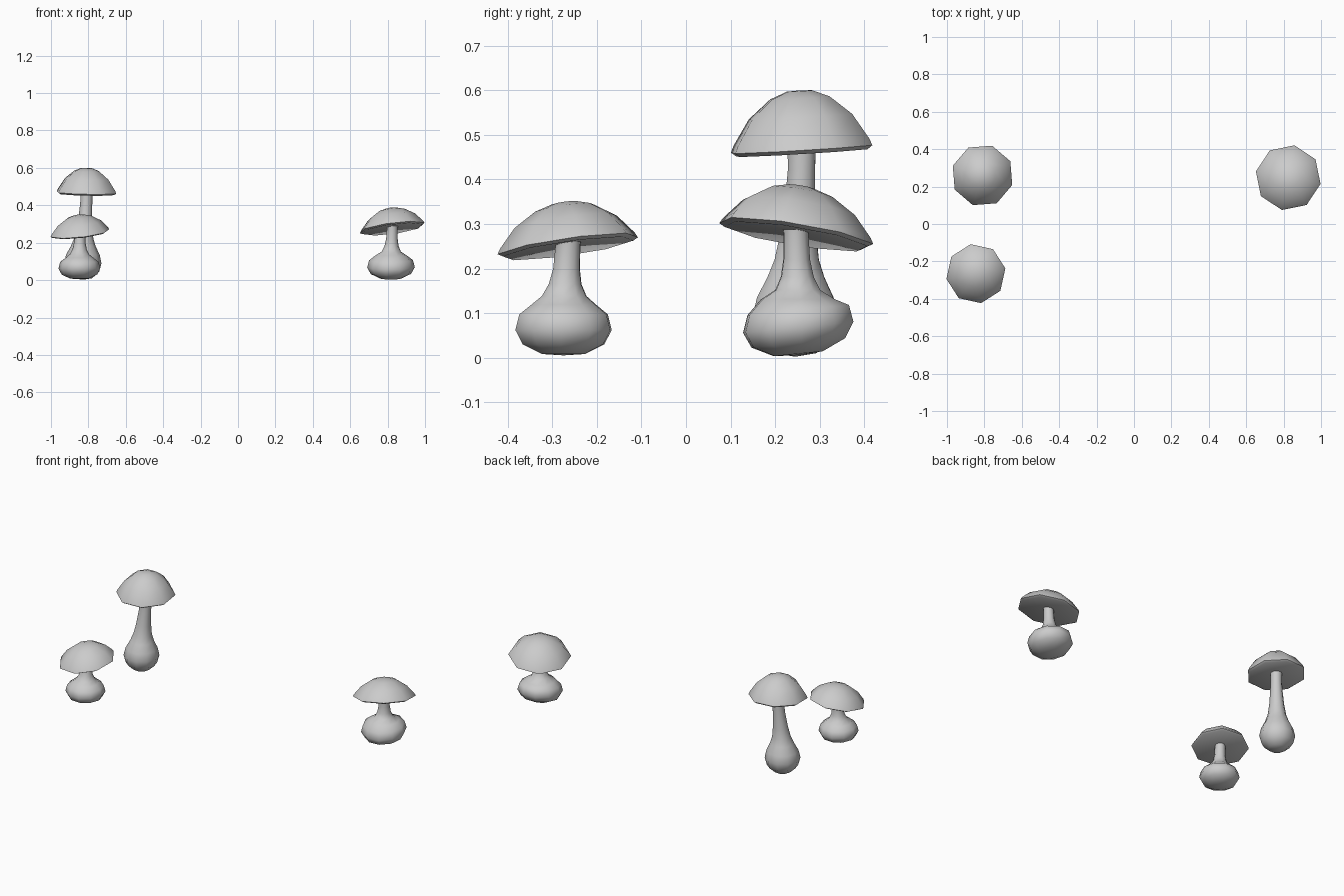
import bpy, bmesh
from math import sin, cos, pi, radians

if "Cube" in bpy.data.objects:
    bpy.data.objects.remove(bpy.data.objects["Cube"])


def lathe(name, profile, sides, turn, centre, shear=lambda r, z: (0, 0)):
    """Revolve (radius, z) points; centre(z) bends the axis, shear gives the z slope in x and y."""
    bm = bmesh.new()
    rings = []
    for r, z in profile:
        cx, cy = centre(z)
        sx, sy = shear(r, z)
        if r == 0:
            rings.append([bm.verts.new((cx, cy, z))])
            continue
        ring = []
        for i in range(sides):
            a = turn + 2 * pi * i / sides
            x, y = r * cos(a), r * sin(a)
            ring.append(bm.verts.new((cx + x, cy + y, z + sx * x + sy * y)))
        rings.append(ring)
    for a, b in zip(rings, rings[1:]):
        for i in range(sides):
            j = (i + 1) % sides
            if len(a) == 1:
                bm.faces.new((a[0], b[j], b[i]))
            elif len(b) == 1:
                bm.faces.new((a[i], a[j], b[0]))
            else:
                bm.faces.new((a[i], a[j], b[j], b[i]))
    bmesh.ops.recalc_face_normals(bm, faces=bm.faces)
    mesh = bpy.data.meshes.new(name)
    bm.to_mesh(mesh)
    bm.free()
    ob = bpy.data.objects.new(name, mesh)
    bpy.context.collection.objects.link(ob)
    bpy.context.view_layer.objects.active = ob
    ob.select_set(True)
    bpy.ops.object.shade_smooth_by_angle(angle=radians(50))
    ob.select_set(False)


def mushroom(name, base, top, stem, rim_z, cap_r, cap_h, tilt, turn, bulb_tilt=(0, 0)):
    height = stem[-1][1]

    # Axis eases from the bulb centre to the cap centre
    def axis(z):
        t = min(max((z - 0.1) / (height - 0.1), 0), 1)
        t = t * t * (3 - 2 * t)
        return tuple(b + (c - b) * t for b, c in zip(base, top))

    # Only the bulb is tilted, fading out up the stem
    def bulb_shear(r, z):
        f = 1 if z < 0.13 else 0
        return bulb_tilt[0] * f, bulb_tilt[1] * f

    lathe(name + "_stem", stem, 10, turn, axis, bulb_shear)

    # Domed cap with a thin rim and shallow hollow underside
    cap = [(0, 0.13), (0.93, 0), (1, 0.06), (0.96, 0.17), (0.73, 0.58),
           (0.42, 0.88), (0.18, 0.99), (0, 1)]
    profile = [(r * cap_r, rim_z + h * cap_h) for r, h in cap]
    lathe(name + "_cap", profile, 8, radians(turn), lambda z: (
        top[0] - tilt[0] * (z - rim_z) * 0.6, top[1] - tilt[1] * (z - rim_z) * 0.6),
        lambda r, z: tilt)


# Tall mushroom with a round bulb
tall = [(0, 0.002), (0.05, 0.01), (0.088, 0.045), (0.1, 0.09), (0.09, 0.135), (0.067, 0.18),
        (0.052, 0.22), (0.042, 0.28), (0.035, 0.36), (0.032, 0.42), (0.033, 0.475), (0, 0.475)]
mushroom("tall_mushroom", (-0.83, 0.245), (-0.81, 0.26), tall, 0.46, 0.167, 0.14,
         (-0.02, 0.06), 27)

# Short mushrooms with a flattened bulb
short = [(0, 0.005), (0.05, 0.008), (0.095, 0.03), (0.112, 0.062), (0.103, 0.097), (0.075, 0.119),
         (0.052, 0.138), (0.038, 0.165), (0.031, 0.2), (0.029, 0.25), (0.03, 0.262), (0, 0.262)]
mushroom("left_mushroom", (-0.848, -0.275), (-0.845, -0.265), short, 0.245, 0.16, 0.103,
         (0.11, 0.14), 10)

wide = [(r * (1.14 if z < 0.13 else 1), z * 1.1) for r, z in short]
mushroom("right_mushroom", (0.818, 0.252), (0.825, 0.247), wide, 0.272, 0.176, 0.112,
         (0.13, -0.16), 34, (0.0, 0.1))
